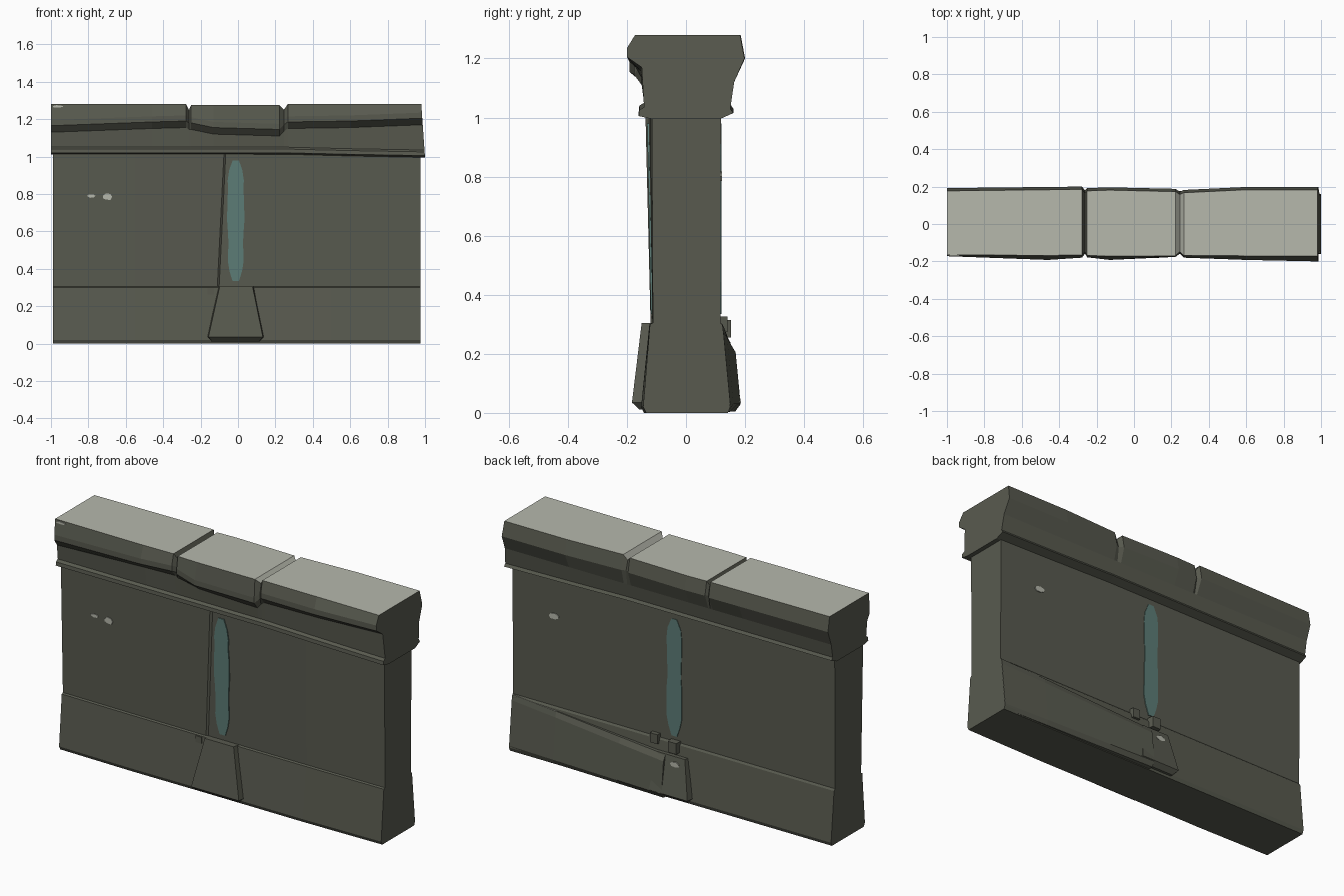
import bpy, bmesh, math, random

if "Cube" in bpy.data.objects:
    bpy.data.objects.remove(bpy.data.objects["Cube"])

random.seed(4)


def material(name, rgb):
    m = bpy.data.materials.new(name)
    m.diffuse_color = (*rgb, 1)
    m.use_nodes = True
    m.node_tree.nodes["Principled BSDF"].inputs["Base Color"].default_value = m.diffuse_color
    return m


STONE = material("dark_stone", (0.098, 0.102, 0.078))
PALE = material("pale_stone", (0.468, 0.479, 0.413))
TEAL = material("teal_moss", (0.109, 0.205, 0.184))


def loft(name, rings, mats=(STONE,), rule=None):
    """Skin a row of closed rings of (x, y, z) points and cap both ends."""
    bm = bmesh.new()
    rows = [[bm.verts.new(p) for p in r] for r in rings]
    n = len(rows[0])
    for a, b in zip(rows, rows[1:]):
        for i in range(n):
            j = (i + 1) % n
            bm.faces.new((a[i], a[j], b[j], b[i]))
    bm.faces.new(rows[0])
    bm.faces.new(rows[-1])
    bmesh.ops.recalc_face_normals(bm, faces=bm.faces[:])
    bm.normal_update()
    if rule:
        for f in bm.faces:
            f.material_index = rule(f)
    me = bpy.data.meshes.new(name)
    bm.to_mesh(me)
    bm.free()
    for m in mats:
        me.materials.append(m)
    ob = bpy.data.objects.new(name, me)
    bpy.context.collection.objects.link(ob)
    return ob


# Wall slab: slightly leaning front, flared foot, one slanted crack step
def wall_ring(x, top, mid, foot, slant=0.0):
    prof = [(-foot + 0.01, 0), (-foot, 0.02), (-mid - 0.010, 0.30), (-mid, 0.305),
            (-top, 1.04), (0.118, 1.04), (0.116, 0.305), (0.124, 0.295),
            (0.150, 0.02), (0.142, 0)]
    return [(x + (slant * (z - 0.66) if z > 0.3 else 0), y, z) for y, z in prof]


loft("wall", [
    wall_ring(-0.99, 0.130, 0.112, 0.145),
    wall_ring(-0.55, 0.136, 0.117, 0.152),
    wall_ring(-0.093, 0.138, 0.120, 0.150, 0.05),
    wall_ring(-0.083, 0.128, 0.114, 0.150, 0.05),
    wall_ring(0.50, 0.122, 0.114, 0.152),
    wall_ring(0.975, 0.116, 0.112, 0.145),
])


# Coping: lipped moulding along the top with two V notches
def cap_ring(x, top, front, lip, lipz, back, low=1.02, lean=0.0):
    prof = [(-0.115, low - 0.01), (-0.160, low), (-0.158, low + 0.02),
            (-0.142, low + 0.03), (-0.150, lipz - 0.035), (-lip, lipz),
            (-lip, lipz + 0.03), (-front, top), (back - 0.015, top),
            (back, 1.20), (0.163, 1.12), (0.150, low + 0.025),
            (0.160, low + 0.01), (0.115, low - 0.01)]
    return [(x + lean * (1.28 - z), y, z) for y, z in prof]


loft("coping", [
    cap_ring(-1.00, 1.28, 0.165, 0.172, 1.165, 0.192),
    cap_ring(-0.46, 1.28, 0.168, 0.192, 1.185, 0.198),
    cap_ring(-0.278, 1.28, 0.165, 0.180, 1.190, 0.200),
    cap_ring(-0.262, 1.25, 0.148, 0.158, 1.180, 0.180),
    cap_ring(-0.250, 1.275, 0.168, 0.178, 1.180, 0.192),
    cap_ring(-0.13, 1.275, 0.172, 0.192, 1.155, 0.196),
    cap_ring(0.222, 1.275, 0.170, 0.176, 1.145, 0.188),
    cap_ring(0.245, 1.25, 0.148, 0.158, 1.170, 0.172),
    cap_ring(0.266, 1.28, 0.168, 0.180, 1.185, 0.182),
    cap_ring(0.60, 1.28, 0.170, 0.192, 1.190, 0.198, 1.012),
    cap_ring(0.980, 1.28, 0.172, 0.200, 1.205, 0.198, 1.005, 0.07),
], (STONE, PALE), lambda f: int(f.normal.z > 0.5 and f.calc_center_median().z > 1.2))


# Tapered key blocks at the foot of each face
def key_block(name, side, xs_top, xs_low, top_y, low_y, top_z):
    def ring(z, xs, y):
        return [(xs[0], side * 0.09, z), (xs[1], side * 0.09, z),
                (xs[1] - 0.012, side * y, z), (xs[0] + 0.012, side * y, z)]
    xs_bot = (xs_low[0] + 0.02, xs_low[1] - 0.02)
    loft(name, [ring(0.012, xs_bot, low_y - 0.025), ring(0.035, xs_low, low_y),
                ring(top_z, xs_top, top_y)])


key_block("front_key_block", -1, (-0.11, 0.09), (-0.17, 0.145), 0.150, 0.183, 0.305)
key_block("back_key_block", 1, (-0.11, 0.08), (-0.15, 0.11), 0.150, 0.186, 0.240)


# Slumped slab along half of the back foot, leaning out toward the middle
def slab_ring(x, t, top_z):
    prof = [(0.09, 0.0), (0.142 + 0.025 * t, 0.005), (0.150 + 0.035 * t, 0.03),
            (0.127 + 0.041 * t, top_z - 0.03), (0.122 + 0.028 * t, top_z), (0.09, top_z)]
    return [(x, y, z) for y, z in prof]


loft("back_slumped_slab", [slab_ring(0.974, 0.0, 0.302), slab_ring(0.70, 0.3, 0.285),
                           slab_ring(0.30, 0.7, 0.255), slab_ring(0.02, 1.0, 0.235)],
     (STONE, PALE),
     lambda f: int(f.normal.z > 0.7 and f.calc_center_median().x > 0.7))


# Small broken chips beside the key blocks
def chip(name, x, y, z, s):
    loft(name, [[(x + a * s, y + b * 0.025, zz) for a, b in
                 ((-1, -1), (1, -1), (0.8, 1), (-0.9, 1))] for zz in (z - s, z + s)])


chip("front_chip", -0.145, -0.112, 0.28, 0.018)
chip("back_chip", 0.10, 0.115, 0.30, 0.026)
chip("back_ledge_chip", -0.02, 0.128, 0.285, 0.03)


# Thin painted plates that follow the lean of the wall
def plate(name, outline, side, mat):
    def y(z):
        return 0.116 if side > 0 else 0.114 + 0.014 * (z - 0.305) / 0.735
    loft(name, [[(x, side * (y(z) + d), z) for x, z in outline] for d in (-0.004, 0.0045)],
         (mat,))


def stripe_outline(cx, z0, z1, r):
    left, right = [], []
    for i in range(13):
        t = i / 12
        w = r * min(1, 0.45 + 5 * min(t, 1 - t)) + random.uniform(-0.004, 0.004)
        z = z0 + (z1 - z0) * t
        left.append((cx - w, z))
        right.append((cx + w, z))
    return left + right[::-1]


def spot_outline(cx, cz, rx, rz):
    return [(cx + rx * math.cos(a) * k, cz + rz * math.sin(a) * k)
            for a, k in ((i * math.tau / 7, random.uniform(0.75, 1.1)) for i in range(7))]


for side, label in ((-1, "front"), (1, "back")):
    plate(label + "_moss_stripe", stripe_outline(-0.012, 0.335, 0.98, 0.043), side, TEAL)

# Pale chipped spots
def spot(name, x, z, rx, rz, y):
    pts = spot_outline(x, z, rx, rz)
    loft(name, [[(px, y + d, pz) for px, pz in pts] for d in (-0.004, 0.004)], (PALE,))


spot("front_large_spot", -0.70, 0.785, 0.028, 0.020, -0.1275)
spot("front_small_spot", -0.785, 0.79, 0.022, 0.010, -0.1265)
spot("back_spot", 0.72, 0.80, 0.035, 0.018, 0.118)
spot("back_key_spot", -0.04, 0.20, 0.035, 0.016, 0.156)
spot("front_coping_spot", -0.965, 1.268, 0.03, 0.008, -0.167)
